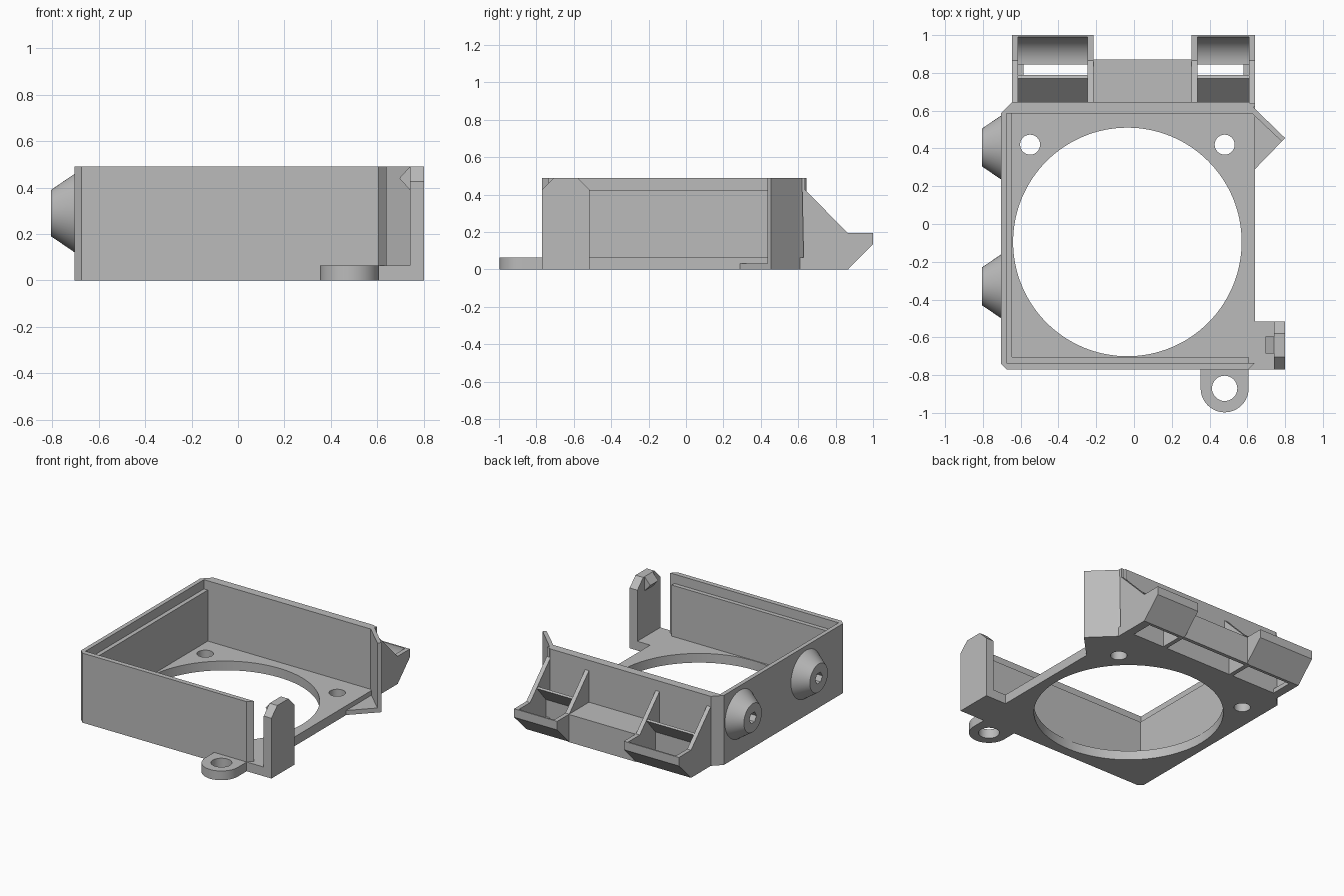
import bpy, bmesh, math
from mathutils import Matrix, Vector

if "Cube" in bpy.data.objects:
    bpy.data.objects.remove(bpy.data.objects["Cube"])

grey = bpy.data.materials.new("plain_grey")
grey.use_nodes = True
COLOUR = (0.5, 0.5, 0.5, 1)
grey.diffuse_color = COLOUR
grey.node_tree.nodes["Principled BSDF"].inputs["Base Color"].default_value = COLOUR


def make(name, bm):
    bmesh.ops.recalc_face_normals(bm, faces=bm.faces)
    mesh = bpy.data.meshes.new(name)
    bm.to_mesh(mesh)
    bm.free()
    mesh.materials.append(grey)
    obj = bpy.data.objects.new(name, mesh)
    bpy.context.collection.objects.link(obj)
    return obj


def prism(name, pts, lo, hi, axis="z"):
    """Extrude a 2D outline from lo to hi along an axis."""
    place = {"x": lambda a, b, c: (c, a, b),
             "y": lambda a, b, c: (a, c, b),
             "z": lambda a, b, c: (a, b, c)}[axis]
    bm = bmesh.new()
    face = bm.faces.new([bm.verts.new(place(a, b, lo)) for a, b in pts])
    ext = bmesh.ops.extrude_face_region(bm, geom=[face])
    verts = [v for v in ext["geom"] if isinstance(v, bmesh.types.BMVert)]
    bmesh.ops.translate(bm, verts=verts, vec=Vector(place(0, 0, hi - lo)))
    return make(name, bm)


def rect(x0, y0, x1, y1):
    return [(x0, y0), (x1, y0), (x1, y1), (x0, y1)]


def arc(cx, cy, r, start, end, n):
    angles = [math.radians(start + (end - start) * i / n) for i in range(n + 1)]
    return [(cx + r * math.cos(a), cy + r * math.sin(a)) for a in angles]


def cone(name, loc, r1, r2, depth, axis="z", sides=64):
    bm = bmesh.new()
    turn = Matrix.Rotation(-math.pi / 2, 4, "Y") if axis == "x" else Matrix()
    bmesh.ops.create_cone(bm, cap_ends=True, segments=sides, radius1=r1, radius2=r2,
                          depth=depth, matrix=Matrix.Translation(loc) @ turn)
    return make(name, bm)


def cut(obj, cutters):
    for c in cutters:
        mod = obj.modifiers.new("cut", "BOOLEAN")
        mod.operation, mod.solver, mod.object = "DIFFERENCE", "EXACT", c
        c.hide_render = True
        c.hide_set(True)
    bpy.context.view_layer.update()
    mesh = bpy.data.meshes.new_from_object(
        obj.evaluated_get(bpy.context.evaluated_depsgraph_get()))
    obj.modifiers.clear()
    obj.data = mesh
    for c in cutters:
        bpy.data.objects.remove(c)


def smooth(obj):
    bpy.ops.object.select_all(action="DESELECT")
    obj.select_set(True)
    bpy.context.view_layer.objects.active = obj
    bpy.ops.object.shade_smooth_by_angle(angle=math.radians(30))


L, R, F, B = -0.705, 0.64, -0.77, 0.645   # outer tray limits
FLOOR, TOP, LEDGE = 0.065, 0.49, 0.425

# Floor with the large opening and two screw holes
floor = prism("floor", [(L, F + .03), (L + .03, F), (.80, F), (.80, -.515), (R, -.515),
                        (R, B), (L + .06, B), (L, B - .06)], 0, FLOOR)
cut(floor, [cone("opening", (-.035, -.095, 0), .605, .605, 1, sides=128)]
    + [cone("screw_hole", (x, .42, 0), .053, .053, 1, sides=32) for x in (-.55, .48)])
smooth(floor)

# Front and left walls: thin outer lip and a lower inner ledge
prism("outer_lip", [(R, F + .035), (R - .035, F), (L + .03, F), (L, F + .03),
                    (L, B - .06), (L + .03, B - .03), (L + .03, F + .035)], 0.001, TOP)
prism("inner_ledge", [(L + .02, F + .02), (.605, F + .02), (.605, F + .065),
                      (L + .06, F + .065), (L + .06, .59), (L + .02, .59)], 0.001, LEDGE)

# Back wall
prism("back_wall", [(L, B - .06), (R, B - .06), (R, .61), (R - .03, B), (L + .06, B)],
      0.001, TOP)

# Diagonal guide on the open side
prism("guide_wall", [(R, .61), (.80, .455), (.782, .437), (.62, .59)], 0, TOP)
prism("guide_floor", [(R - .02, .61), (R, .61), (.80, .455), (R, .29), (R - .02, .29)], 0, .032)

# Latch post with bevelled top and snap wedge
prism("latch_post", [(F, 0), (-.515, 0), (-.515, LEDGE), (-.58, TOP), (-.705, TOP), (F, LEDGE)],
      .74, .80, "x")
prism("latch_wedge", [(.745, TOP), (.74, TOP), (.695, .44), (.74, .39), (.745, .39)],
      -.685, -.595, "y")

# Mounting lug
lug = prism("mounting_lug", [(.607, -.76)] + [(.353, -.76)]
            + arc(.48, -.87, .127, 180, 360, 32), 0, FLOOR)
cut(lug, [cone("lug_hole", (.48, -.87, 0), .067, .067, 1, sides=32)])
smooth(lug)

# Conical bosses with hexagonal sockets on the left wall
for i, y in enumerate((.405, -.33)):
    boss = cone(f"side_boss_{i + 1}", (-.75, y, .29), .175, .10, .11, "x")
    cut(boss, [cone("socket", (-.79, y, .29), .04, .04, .12, "x", 6)])
    smooth(boss)

# Rear clips: side cheeks, slanted bar and curved front lip
cheek = [(.63, 0), (.865, 0), (1, .135), (1, .195), (.865, .195), (.637, LEDGE), (.637, TOP),
         (.62, TOP)]
lip = [(.99, .195), (1, .195), (1, .135), (.865, 0), (.845, 0)] + arc(.845, .19, .145, -90, 0, 16)
bar = [(.63, 0), (.69, 0), (.69, .15), (.79, .265), (.77, .27), (.63, .13)]
for side, x0, x1 in (("right", -.645, -.215), ("left", .305, .64)):
    prism(f"{side}_clip_cheek_a", cheek, x0, x0 + .03, "x")
    prism(f"{side}_clip_cheek_b", cheek, x1 - .03, x1, "x")
    smooth(prism(f"{side}_clip_lip", lip, x0 + .01, x1 - .01, "x"))
    prism(f"{side}_clip_bar", bar, x0 + .01, x1 - .01, "x")
    end = x0 + .03 if side == "right" else x1 - .06
    prism(f"{side}_slot_end", rect(end, .68, end + .03, .85), 0, .03)

# Bridge between the clips, hollow underneath
prism("clip_bridge", [(.63, 0), (.69, 0), (.69, .15), (.845, .15), (.845, 0), (.87, 0),
                      (.87, .195), (.63, .195)], -.22, .31, "x")
